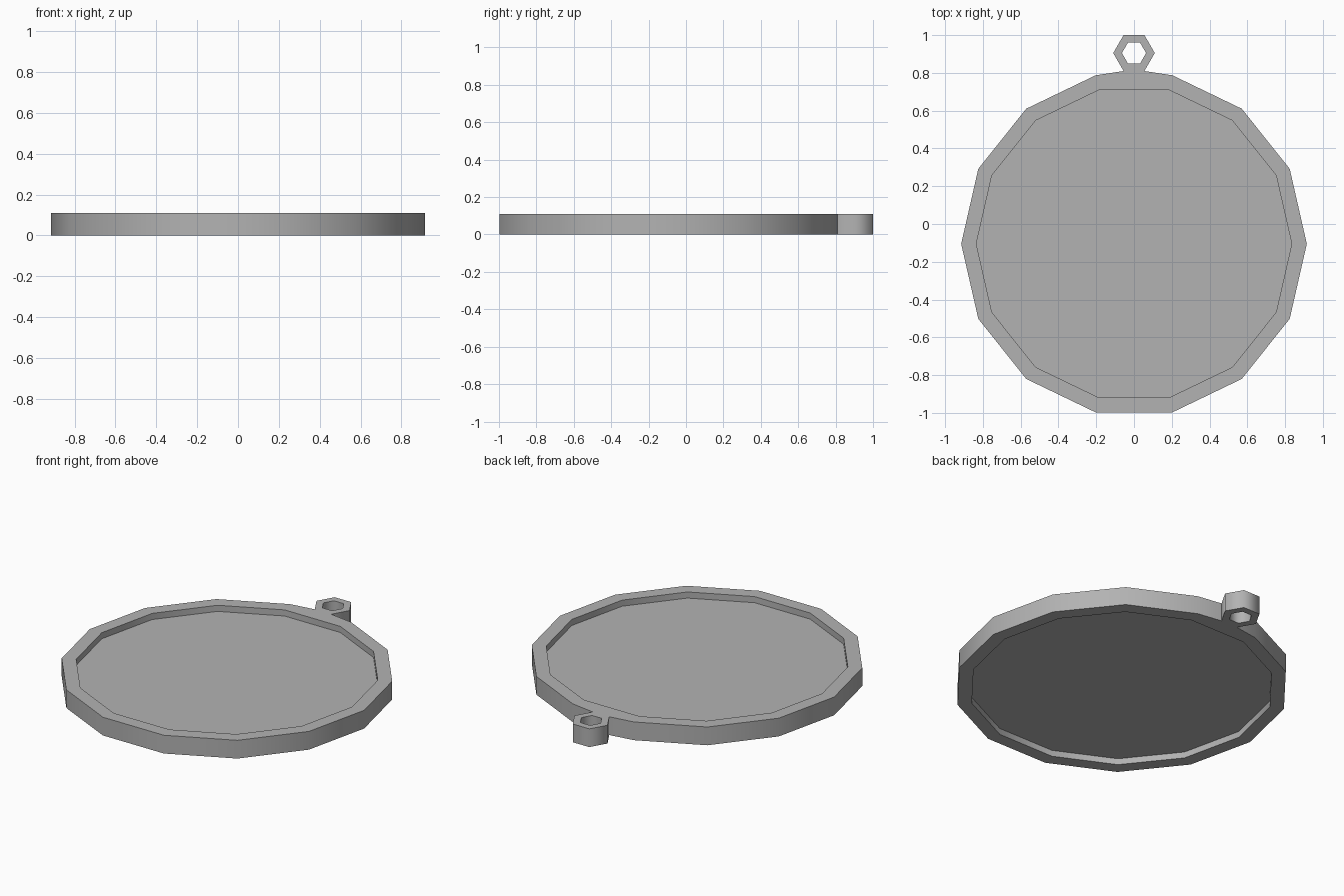
import bpy
import bmesh
from math import cos, sin, radians

if "Cube" in bpy.data.objects:
    bpy.data.objects.remove(bpy.data.objects["Cube"])

CENTRE_Y = -0.105   # centre of the disc
LOOP_Y = 0.905      # centre of the hanging loop

grey = bpy.data.materials.new("dark_grey")
grey.diffuse_color = (0.45, 0.45, 0.45, 1)
grey.use_nodes = True
grey.node_tree.nodes["Principled BSDF"].inputs["Base Color"].default_value = grey.diffuse_color


def ring(n, r, cy, start=0.0):
    """Points of a regular n-gon in the XY plane."""
    return [(r * cos(radians(start + 360 * i / n)),
             cy + r * sin(radians(start + 360 * i / n))) for i in range(n)]


def plate(name, outlines, z0, z1):
    """Flat plate from closed outlines; inner outlines become holes."""
    cu = bpy.data.curves.new(name, 'CURVE')
    cu.dimensions = '2D'
    cu.fill_mode = 'BOTH'
    cu.extrude = (z1 - z0) / 2
    for pts in outlines:
        sp = cu.splines.new('POLY')
        sp.points.add(len(pts) - 1)
        for p, (x, y) in zip(sp.points, pts):
            p.co = (x, y, 0, 1)
        sp.use_cyclic_u = True
    ob = bpy.data.objects.new(name, cu)
    bpy.context.collection.objects.link(ob)
    ob.location.z = (z0 + z1) / 2
    bpy.ops.object.select_all(action='DESELECT')
    ob.select_set(True)
    bpy.context.view_layer.objects.active = ob
    bpy.ops.object.convert(target='MESH')
    ob = bpy.context.object
    # Weld caps to walls so the side walls shade smoothly around the outline
    bm = bmesh.new()
    bm.from_mesh(ob.data)
    bmesh.ops.remove_doubles(bm, verts=bm.verts, dist=1e-4)
    bmesh.ops.recalc_face_normals(bm, faces=bm.faces)
    bm.to_mesh(ob.data)
    bm.free()
    bpy.ops.object.shade_smooth_by_angle(angle=radians(65))
    ob.data.materials.clear()
    ob.data.materials.append(grey)
    return ob


# Rim with hanging loop: 14-sided outline with a hexagon spliced into its top edge
disc = ring(14, 0.915, CENTRE_Y)
loop = ring(6, 0.11, LOOP_Y, -60)
outline = disc[:4] + loop + disc[4:]
opening = ring(14, 0.835, CENTRE_Y)
loop_hole = ring(6, 0.064, LOOP_Y)
plate("rim_with_loop", [outline, opening, loop_hole], 0.0, 0.11)

# Recessed centre panel, set back from both faces
plate("centre_panel", [opening], 0.037, 0.073)
